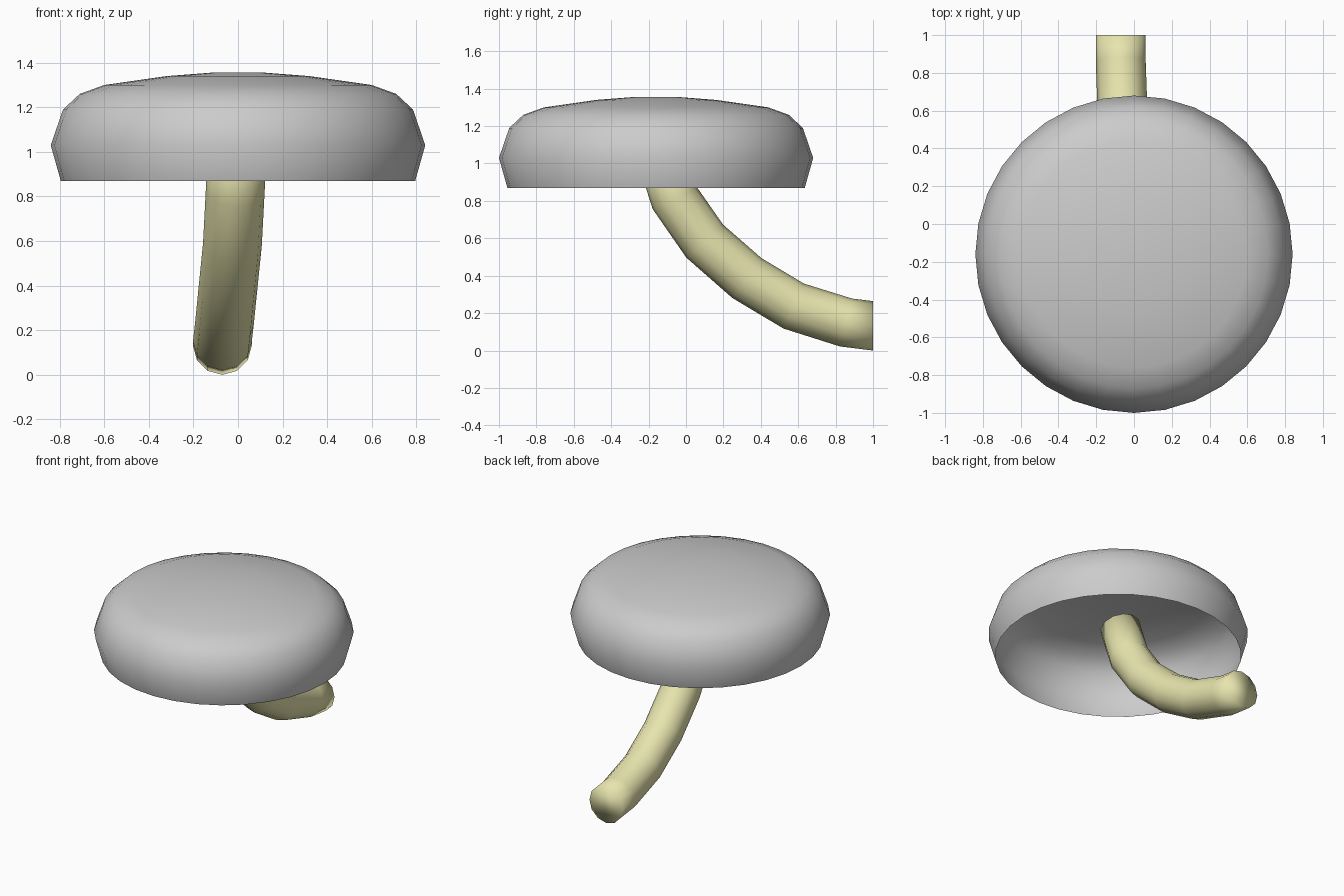
import bpy, bmesh
from math import sin, cos, tau
from mathutils import Vector

if "Cube" in bpy.data.objects:
    bpy.data.objects.remove(bpy.data.objects["Cube"])


def loft(name, rings, cap_start, cap_end):
    """Skin a list of vertex rings and close the chosen ends."""
    bm = bmesh.new()
    loops = [[bm.verts.new(p) for p in ring] for ring in rings]
    n = len(loops[0])
    for a, b in zip(loops, loops[1:]):
        for i in range(n):
            j = (i + 1) % n
            bm.faces.new((a[i], a[j], b[j], b[i]))
    if cap_start:
        bm.faces.new(loops[0][::-1])
    if cap_end:
        bm.faces.new(loops[-1])
    bmesh.ops.recalc_face_normals(bm, faces=bm.faces)
    for f in bm.faces:
        f.smooth = True
    mesh = bpy.data.meshes.new(name)
    bm.to_mesh(mesh)
    bm.free()
    obj = bpy.data.objects.new(name, mesh)
    bpy.context.collection.objects.link(obj)
    return obj


# Mushroom cap: open dome, hollow underneath
profile = [(0.795, 0.87), (0.84, 1.03), (0.785, 1.19), (0.71, 1.26),
           (0.60, 1.30), (0.32, 1.34), (0.125, 1.355)]
cap_rings = [[(r * cos(tau * i / 32), -0.16 + r * sin(tau * i / 32), z)
              for i in range(32)] for r, z in profile]
loft("mushroom_cap", cap_rings, False, True)

# Curved stem: round section swept along a path
path = [Vector(p) for p in [
    (0.0, -0.14, 1.07), (-0.013, -0.06, 0.815), (-0.025, 0.10, 0.585),
    (-0.045, 0.325, 0.388), (-0.06, 0.575, 0.238), (-0.07, 0.855, 0.15),
    (-0.07, 1.0, 0.132)]]
stem_rings = []
for k, p in enumerate(path):
    t = path[min(k + 1, len(path) - 1)] - path[max(k - 1, 0)]
    if k == len(path) - 1:
        t = Vector((0, 1, 0))
    t.normalize()
    side = Vector((1, 0, 0))
    side = (side - t * side.dot(t)).normalized()
    up = t.cross(side)
    stem_rings.append([p + 0.132 * (cos(tau * i / 12) * side + sin(tau * i / 12) * up)
                       for i in range(12)])
stem = loft("stem", stem_rings, True, True)

mat = bpy.data.materials.new("stem_yellow")
mat.diffuse_color = (0.80, 0.78, 0.42, 1)
mat.use_nodes = True
mat.node_tree.nodes["Principled BSDF"].inputs["Base Color"].default_value = mat.diffuse_color
stem.data.materials.append(mat)
